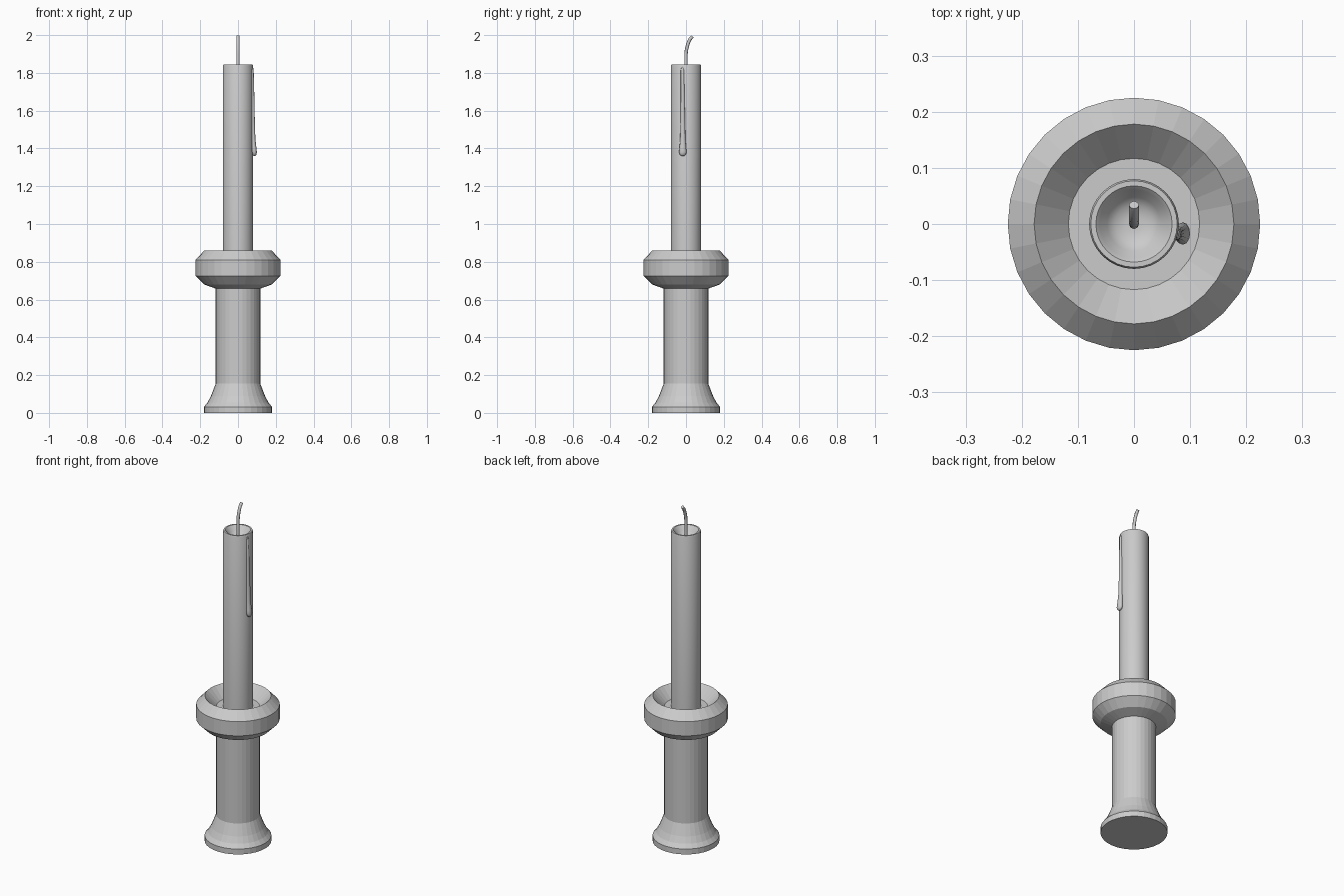
import bpy, bmesh
from math import cos, sin, tau, radians

if "Cube" in bpy.data.objects:
    bpy.data.objects.remove(bpy.data.objects["Cube"])


def loft(name, rings, sides, smooth=None):
    """Skin horizontal elliptical rings given as (cx, cy, z, rx, ry)."""
    bm = bmesh.new()
    loops = []
    for cx, cy, z, rx, ry in rings:
        loops.append([bm.verts.new((cx + rx * cos(tau * i / sides),
                                    cy + ry * sin(tau * i / sides), z))
                      for i in range(sides)])
    for a, b in zip(loops, loops[1:]):
        for i in range(sides):
            j = (i + 1) % sides
            bm.faces.new((a[i], a[j], b[j], b[i]))
    bm.faces.new(loops[0][::-1])
    bm.faces.new(loops[-1])
    bmesh.ops.recalc_face_normals(bm, faces=bm.faces)
    me = bpy.data.meshes.new(name)
    bm.to_mesh(me)
    bm.free()
    ob = bpy.data.objects.new(name, me)
    bpy.context.collection.objects.link(ob)
    if smooth:
        bpy.ops.object.select_all(action='DESELECT')
        bpy.context.view_layer.objects.active = ob
        ob.select_set(True)
        bpy.ops.object.shade_smooth_by_angle(angle=radians(smooth))
    return ob


def lathe(name, profile, sides, smooth=None):
    return loft(name, [(0, 0, z, r, r) for r, z in profile], sides, smooth)


# Holder: flared foot, stem, chamfered collar and sunken dish
lathe("candle_holder", [
    (0.18, 0), (0.18, 0.032), (0.161, 0.055), (0.143, 0.09), (0.118, 0.155),
    (0.118, 0.658), (0.18, 0.68), (0.225, 0.725), (0.225, 0.81),
    (0.178, 0.86), (0.117, 0.797)], 32)

# Candle with softened rim and melted hollow at the top
lathe("candle", [
    (0.08, 0.78), (0.08, 1.837), (0.077, 1.845), (0.068, 1.845),
    (0.061, 1.838), (0.048, 1.818), (0.034, 1.806), (0.015, 1.802)], 32, 40)

# Wax drip: thin run ending in a bulb
loft("wax_drip", [
    (0.077, -0.020, 1.832, 0.002, 0.003), (0.077, -0.019, 1.815, 0.006, 0.009),
    (0.078, -0.018, 1.70, 0.008, 0.010), (0.079, -0.017, 1.55, 0.010, 0.012),
    (0.081, -0.017, 1.45, 0.011, 0.014), (0.085, -0.017, 1.40, 0.013, 0.018),
    (0.087, -0.017, 1.38, 0.013, 0.020), (0.087, -0.017, 1.367, 0.010, 0.016),
    (0.087, -0.017, 1.36, 0.004, 0.006)], 12, 60)

# Wick: bent round cord
cu = bpy.data.curves.new("wick", 'CURVE')
cu.dimensions = '3D'
cu.bevel_depth = 0.009
cu.bevel_resolution = 2
cu.use_fill_caps = True
path = [(0, 1.79), (0, 1.90), (0.003, 1.925), (0.010, 1.953),
        (0.020, 1.977), (0.034, 1.993)]
sp = cu.splines.new('POLY')
sp.points.add(len(path) - 1)
for p, (y, z) in zip(sp.points, path):
    p.co = (0, y, z, 1)
bpy.context.collection.objects.link(bpy.data.objects.new("wick", cu))
